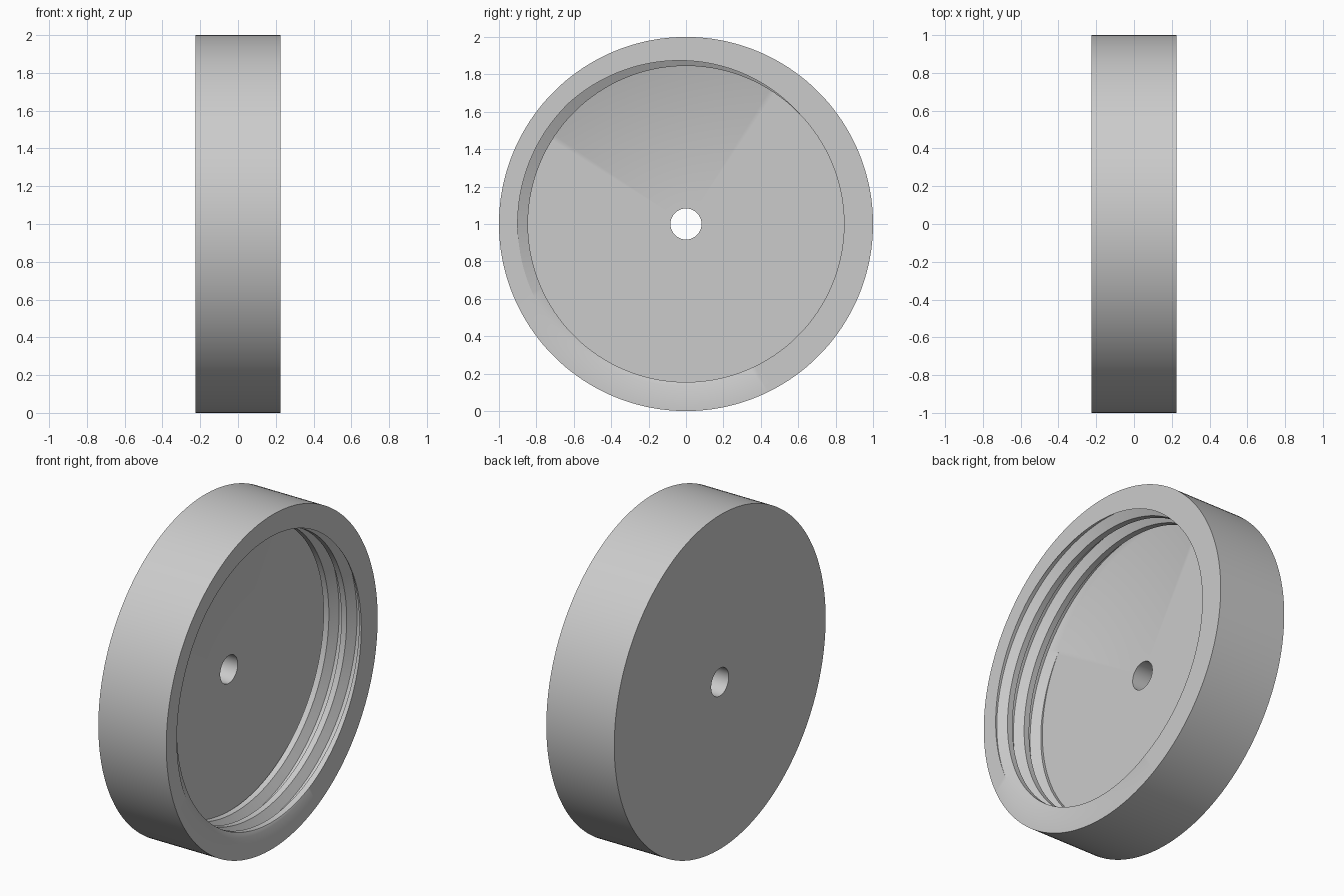
import bpy, bmesh, math

cube = bpy.data.objects.get("Cube")
if cube:
    bpy.data.objects.remove(cube, do_unlink=True)

SEGMENTS = 180
OUTER, CREST, ROOT, HOLE = 1.0, 0.845, 0.90, 0.083   # radii
BACK, FLOOR, MOUTH = -0.225, -0.06, 0.225            # positions along the axis
PITCH = 0.118
START = math.radians(170)                            # where the groove meets the mouth
ROOT_HALF, GROOVE_HALF = 0.10, 0.35                  # in pitches


def thread_radius(u):
    """Trapezoidal groove profile; u is measured in pitches."""
    d = abs(u - round(u))
    t = min(max((d - ROOT_HALF) / (GROOVE_HALF - ROOT_HALF), 0), 1)
    return ROOT + (CREST - ROOT) * t


def section(angle):
    """Closed (radius, x) outline of the cap at one angle."""
    turn = (angle - START) / math.tau
    corners = [k + c for k in range(-4, 2)
               for c in (-GROOVE_HALF, -ROOT_HALF, ROOT_HALF, GROOVE_HALF)]
    xs = [MOUTH + PITCH * (u + turn) for u in corners]
    xs = [FLOOR] + [min(max(x, FLOOR), MOUTH) for x in xs] + [MOUTH]
    wall = [(thread_radius((x - MOUTH) / PITCH - turn), x) for x in xs]
    return [(OUTER, BACK), (HOLE, BACK), (HOLE, FLOOR)] + wall + [(OUTER, MOUTH)]


# Threaded cap: sweep the changing section around the x axis
bm = bmesh.new()
rings = []
for i in range(SEGMENTS + 1):
    a = math.tau * i / SEGMENTS
    rings.append([bm.verts.new((x, r * math.cos(a), 1 + r * math.sin(a)))
                  for r, x in section(a)])
for a, b in zip(rings, rings[1:]):
    for j in range(len(a)):
        k = (j + 1) % len(a)
        bm.faces.new((a[j], a[k], b[k], b[j]))
bmesh.ops.remove_doubles(bm, verts=bm.verts, dist=1e-5)
bmesh.ops.recalc_face_normals(bm, faces=bm.faces)

mesh = bpy.data.meshes.new("threaded_cap")
bm.to_mesh(mesh)
bm.free()
cap = bpy.data.objects.new("threaded_cap", mesh)
bpy.context.collection.objects.link(cap)

# Plain grey material
grey = bpy.data.materials.new("light_grey")
grey.use_nodes = True
colour = (0.6, 0.6, 0.6, 1)
grey.diffuse_color = colour
grey.node_tree.nodes["Principled BSDF"].inputs["Base Color"].default_value = colour
mesh.materials.append(grey)

# Smooth round walls with crisp edges
bpy.ops.object.select_all(action='DESELECT')
cap.select_set(True)
bpy.context.view_layer.objects.active = cap
bpy.ops.object.shade_smooth_by_angle(angle=math.radians(30))
